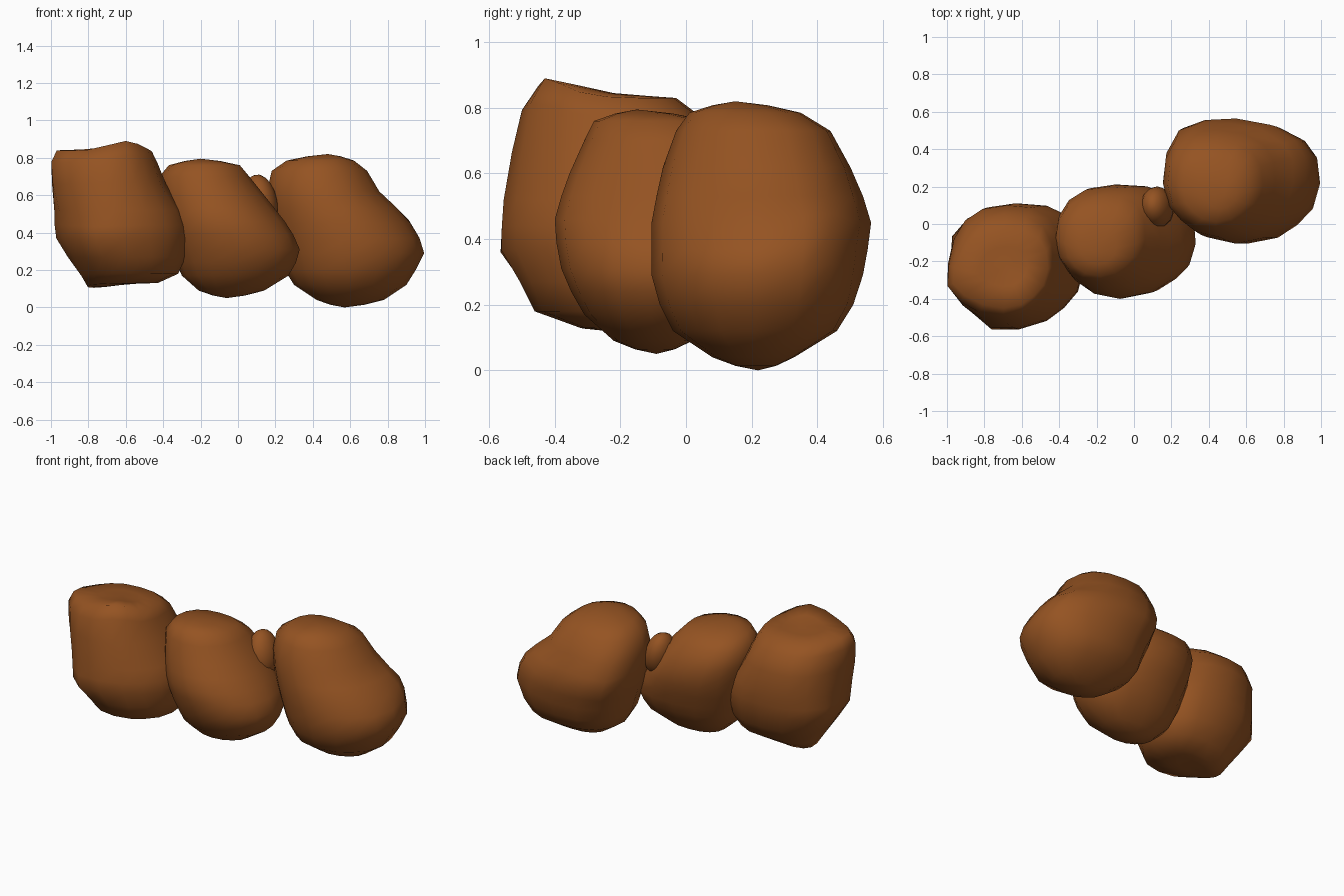
import bpy, bmesh, math
from mathutils import Vector, Matrix

if "Cube" in bpy.data.objects:
    bpy.data.objects.remove(bpy.data.objects["Cube"])

brown = bpy.data.materials.new("brown crust")
brown.diffuse_color = (0.30, 0.087, 0.016, 1)
brown.use_nodes = True
brown.node_tree.nodes["Principled BSDF"].inputs["Base Color"].default_value = brown.diffuse_color


def finish(name, bm):
    me = bpy.data.meshes.new(name)
    bmesh.ops.recalc_face_normals(bm, faces=bm.faces)
    bm.to_mesh(me)
    bm.free()
    obj = bpy.data.objects.new(name, me)
    bpy.context.collection.objects.link(obj)
    me.materials.append(brown)
    bpy.context.view_layer.objects.active = obj
    obj.select_set(True)
    bpy.ops.object.shade_smooth_by_angle(angle=math.radians(75))
    obj.select_set(False)


def lump(name, rings, bottom, top, corners, pulls=(), sides=16, power=2.3):
    """Loft rounded rings (z, xmin, xmax, ymin, ymax); corners scales the four
    diagonals (back right, back left, front left, front right); pulls are soft knobs."""
    bm = bmesh.new()
    loops = []
    for z, x0, x1, y0, y1 in rings:
        loop = []
        for i in range(sides):
            a = 2 * math.pi * i / sides
            c, s = math.cos(a), math.sin(a)
            f = 1 + (corners[i * 4 // sides] - 1) * math.sin(2 * a) ** 2
            u = f * math.copysign(abs(c) ** (2 / power), c)
            v = f * math.copysign(abs(s) ** (2 / power), s)
            loop.append(bm.verts.new(((x0 + x1) / 2 + u * (x1 - x0) / 2,
                                      (y0 + y1) / 2 + v * (y1 - y0) / 2, z)))
        loops.append(loop)
    # Small inner rings round off the two ends
    ends = []
    for loop, tip in ((loops[0], Vector(bottom)), (loops[-1], Vector(top))):
        ends.append([bm.verts.new(v.co.lerp(tip, 0.5) + Vector((0, 0, (tip.z - v.co.z) * 0.15)))
                     for v in loop])
    loops = [ends[0]] + loops + [ends[1]]
    lo, hi = bm.verts.new(bottom), bm.verts.new(top)
    for i in range(sides):
        j = (i + 1) % sides
        for a, b in zip(loops, loops[1:]):
            bm.faces.new((a[i], a[j], b[j], b[i]))
        bm.faces.new((lo, loops[0][j], loops[0][i]))
        bm.faces.new((hi, loops[-1][i], loops[-1][j]))
    for p in pulls:
        p = Vector(p)
        near = min(bm.verts, key=lambda v: (v.co - p).length).co.copy()
        for v in bm.verts:
            v.co += (p - near) * math.exp(-((v.co - near).length / 0.14) ** 2)
    finish(name, bm)


# Right lump
lump("right_lump", [
    (0.04, 0.42, 0.78, 0.08, 0.33), (0.12, 0.30, 0.90, -0.04, 0.46),
    (0.20, 0.25, 0.95, -0.08, 0.51),
    (0.29, 0.22, 0.995, -0.105, 0.54), (0.37, 0.19, 0.97, -0.105, 0.555),
    (0.45, 0.17, 0.92, -0.105, 0.565), (0.53, 0.155, 0.85, -0.09, 0.54),
    (0.62, 0.155, 0.755, -0.07, 0.50), (0.73, 0.18, 0.69, -0.03, 0.44),
    (0.785, 0.26, 0.62, 0.01, 0.35)],
    (0.57, 0.22, 0.0), (0.48, 0.15, 0.82), (1.04, 1.05, 0.92, 0.93),
    [(0.89, 0.45, 0.42), (0.80, 0.43, 0.53), (0.24, 0.50, 0.5)])

# Middle lump
lump("middle_lump", [
    (0.09, -0.21, 0.14, -0.22, 0.02), (0.17, -0.30, 0.27, -0.31, 0.10),
    (0.24, -0.33, 0.31, -0.35, 0.14),
    (0.31, -0.36, 0.33, -0.38, 0.17), (0.39, -0.385, 0.295, -0.395, 0.19),
    (0.46, -0.40, 0.25, -0.40, 0.21), (0.53, -0.41, 0.195, -0.38, 0.21),
    (0.60, -0.42, 0.14, -0.355, 0.20), (0.70, -0.42, 0.06, -0.31, 0.15),
    (0.76, -0.37, 0.01, -0.28, 0.07)],
    (-0.06, -0.09, 0.05), (-0.20, -0.15, 0.795), (1.08, 1.0, 0.95, 0.93))

# Left lump, with knobbly corners
lump("left_lump", [
    (0.13, -0.79, -0.43, -0.32, -0.08), (0.18, -0.83, -0.32, -0.46, 0.01),
    (0.27, -0.90, -0.28, -0.50, 0.07), (0.37, -0.96, -0.265, -0.55, 0.10),
    (0.44, -0.97, -0.27, -0.55, 0.11),
    (0.52, -0.975, -0.30, -0.55, 0.11), (0.66, -0.98, -0.385, -0.53, 0.10),
    (0.77, -0.96, -0.43, -0.50, 0.05), (0.83, -0.92, -0.46, -0.45, -0.03)],
    (-0.62, -0.22, 0.13), (-0.68, -0.22, 0.84), (1.06, 1.0, 0.97, 0.93),
    [(-0.60, -0.43, 0.89), (-0.965, -0.32, 0.84), (-0.77, -0.12, 0.105),
     (-0.76, -0.565, 0.36), (-0.99, -0.34, 0.66), (-0.97, -0.07, 0.37)])

# Small nugget wedged between the middle and right lumps
bm = bmesh.new()
bmesh.ops.create_uvsphere(bm, u_segments=14, v_segments=9, radius=1)
bm.transform(Matrix.Translation((0.125, 0.09, 0.57))
             @ Matrix.Rotation(math.radians(-14), 4, 'Y')
             @ Matrix.Rotation(math.radians(-10), 4, 'X')
             @ Matrix.Diagonal((0.085, 0.11, 0.145, 1)))
finish("small_nugget", bm)
